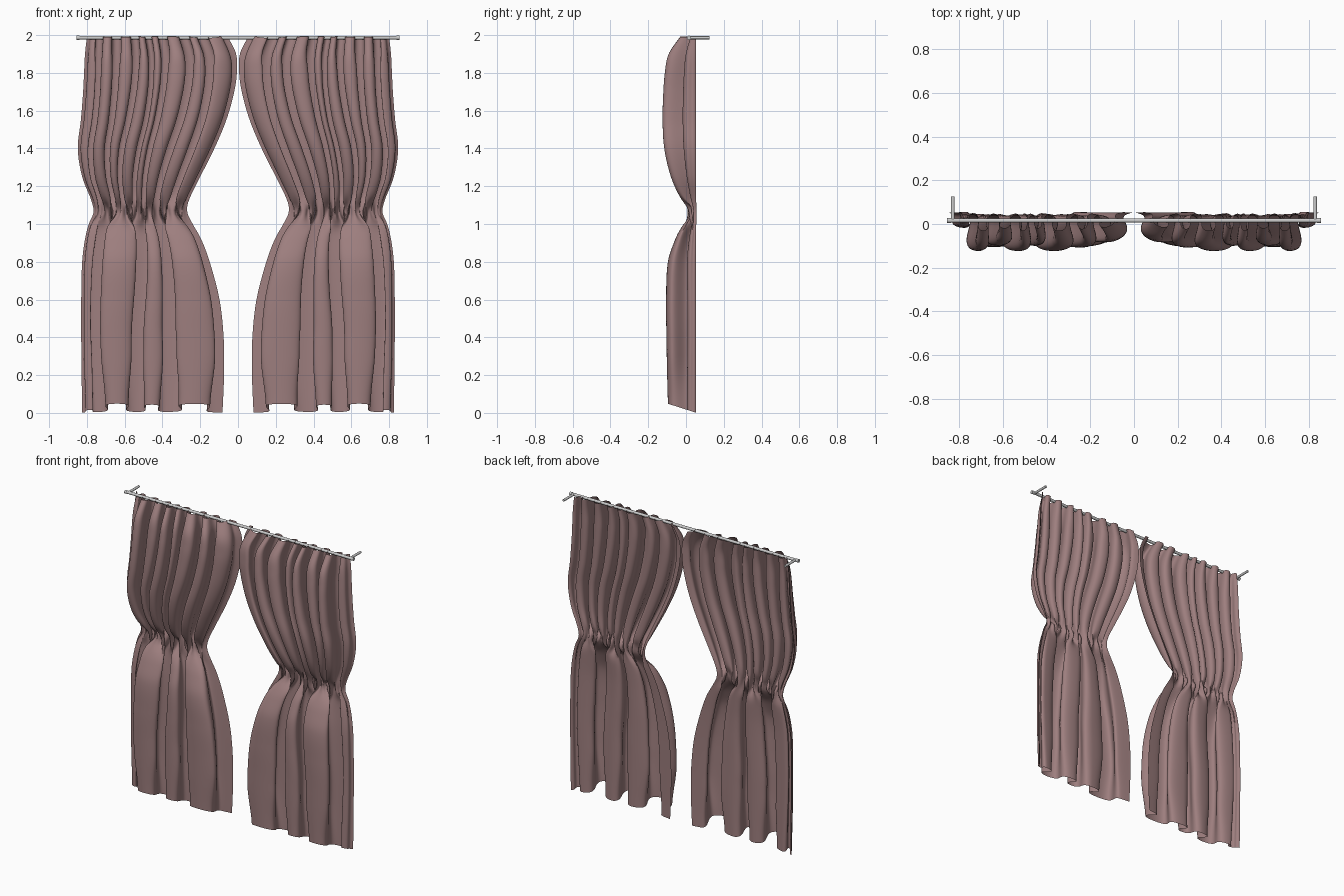
import bpy, bmesh, math, random
from mathutils import Vector

if "Cube" in bpy.data.objects:
    bpy.data.objects.remove(bpy.data.objects["Cube"])

random.seed(4)

# Curtain outline: height, outer edge x, inner edge x, frontmost y (left panel)
ROWS = [
    (0.00, -.825, -.082, -.100), (0.20, -.828, -.074, -.105), (0.40, -.83, -.076, -.108),
    (0.60, -.83, -.098, -.110), (0.80, -.825, -.150, -.100), (0.92, -.81, -.195, -.060),
    (1.00, -.79, -.240, -.022), (1.06, -.765, -.268, -.002), (1.12, -.775, -.262, -.025),
    (1.25, -.825, -.200, -.080), (1.40, -.848, -.125, -.115), (1.55, -.832, -.062, -.124),
    (1.70, -.82, -.020, -.120), (1.80, -.815, -.006, -.112), (1.90, -.81, -.010, -.092),
    (1.985, -.80, -.050, -.030)]
# Valleys between folds (fraction across the panel) and fold heights
UPPER = ([0, .08, .22, .33, .44, .53, .68, .82, 1], [.75, 1, .85, 1, .85, 1, .9, .95])
LOWER = ([0, .09, .41, .59, 1], [.55, .97, .85, .95])
WAIST = ([i / 15 for i in range(16)], [random.uniform(.5, 1) for i in range(15)])
BACK, CINCH = .056, 1.06
NU, NZ = 380, 100


def smooth(a, b, v):
    t = max(0, min(1, (v - a) / (b - a)))
    return t * t * (3 - 2 * t)


def outline(z):
    i = max(k for k in range(len(ROWS) - 1) if ROWS[k][0] <= z or k == 0)
    p = [ROWS[max(0, min(len(ROWS) - 1, i + k))] for k in (-1, 0, 1, 2)]
    h = p[2][0] - p[1][0]
    t = (z - p[1][0]) / h
    out = []
    for c in (1, 2, 3):
        m1 = (p[2][c] - p[0][c]) / (p[2][0] - p[0][0]) * h
        m2 = (p[3][c] - p[1][c]) / (p[3][0] - p[1][0]) * h
        out.append((2*t**3 - 3*t*t + 1) * p[1][c] + (t**3 - 2*t*t + t) * m1
                   + (3*t*t - 2*t**3) * p[2][c] + (t**3 - t*t) * m2)
    return out


def fold(u, z, folds, lap, drift=0):
    """Sideways shift and forward height (0..1) of one set of meandering folds."""
    edges, heights = folds
    n = len(heights)
    e = [v + drift * v * (1 - v) + (.014 * math.sin(3.5 * z + 2.3 * i) if 0 < i < n else 0)
         for i, v in enumerate(edges)]
    i = max(k for k in range(n) if e[k] <= u)
    w = e[i + 1] - e[i]
    t = (u - e[i]) / w
    return lap * w * math.sin(4 * math.pi * t), heights[i] * (.5 - .5 * math.cos(2 * math.pi * t))


def cloth_point(u, z):
    outer, inner, front = outline(z)
    up = smooth(CINCH - .07, CINCH + .07, z)
    waist = .75 * math.exp(-((z - CINCH) / .055) ** 2)
    sa, ha = fold(u, z, UPPER, .19 - .1 * smooth(1.8, 1.98, z))
    sb, hb = fold(u, z, LOWER, .2 - .07 * smooth(.3, 0, z) if z > .3 else .13 + .07 * smooth(0, .3, z),
                  .35 * smooth(.4, 1, z))
    sc, hc = fold(u, z, WAIST, .05)
    mix = lambda a, b, c: (b + (a - b) * up) * (1 - waist) + c * waist
    shift, height = mix(sa, sb, sc), mix(ha, hb, hc)
    edge = min(u, 1 - u)
    env = .12 + .88 * smooth(-.04, .15, edge)
    d = env * (.1 + .9 * height)
    x = outer + (inner - outer) * (u + shift * smooth(0, .05, edge))
    y = BACK - (BACK - front) * d
    # hem lifts where the cloth hangs forward, heading ruffles slightly
    lift = .05 * d * (1 - smooth(0, .5, z)) + .005 * smooth(1.9, 1.985, z) * (1 + math.sin(u * 55) * u)
    return x, y, max(.003, z + lift)


fabric = bpy.data.materials.new("fabric")
fabric.diffuse_color = (.34, .21, .21, 1)
fabric.use_nodes = True
fabric.node_tree.nodes["Principled BSDF"].inputs["Base Color"].default_value = fabric.diffuse_color


def curtain(name, side):
    bm = bmesh.new()
    rows = []
    for j in range(NZ + 1):
        z = 1.985 * j / NZ
        row = []
        for i in range(NU + 1):
            x, y, h = cloth_point(i / NU, z)
            row.append(bm.verts.new((x * side, y, h)))
        rows.append(row)
    for a, b in zip(rows, rows[1:]):
        for i in range(NU):
            f = bm.faces.new((a[i], a[i + 1], b[i + 1], b[i]))
            f.smooth = True
            if side < 0:
                f.normal_flip()
    me = bpy.data.meshes.new(name)
    bm.to_mesh(me)
    bm.free()
    me.materials.append(fabric)
    bpy.context.collection.objects.link(bpy.data.objects.new(name, me))


curtain("left_curtain", 1)
curtain("right_curtain", -1)


def bar(name, a, b, r):
    a, b = Vector(a), Vector(b)
    bpy.ops.mesh.primitive_cylinder_add(vertices=24, radius=r, depth=(b - a).length, location=(a + b) / 2)
    o = bpy.context.object
    o.name = name
    o.rotation_euler = (b - a).to_track_quat('Z', 'Y').to_euler()
    bpy.ops.object.shade_smooth_by_angle()


# Rod, its end caps and the wall brackets
bar("curtain_rod", (-.85, .016, 1.986), (.85, .016, 1.986), .0095)
for s, label in ((-1, "left"), (1, "right")):
    bar(label + "_end_cap", (s * .838, .016, 1.986), (s * .856, .016, 1.986), .011)
    bar(label + "_bracket", (s * .83, .016, 1.986), (s * .83, .125, 1.986), .008)
